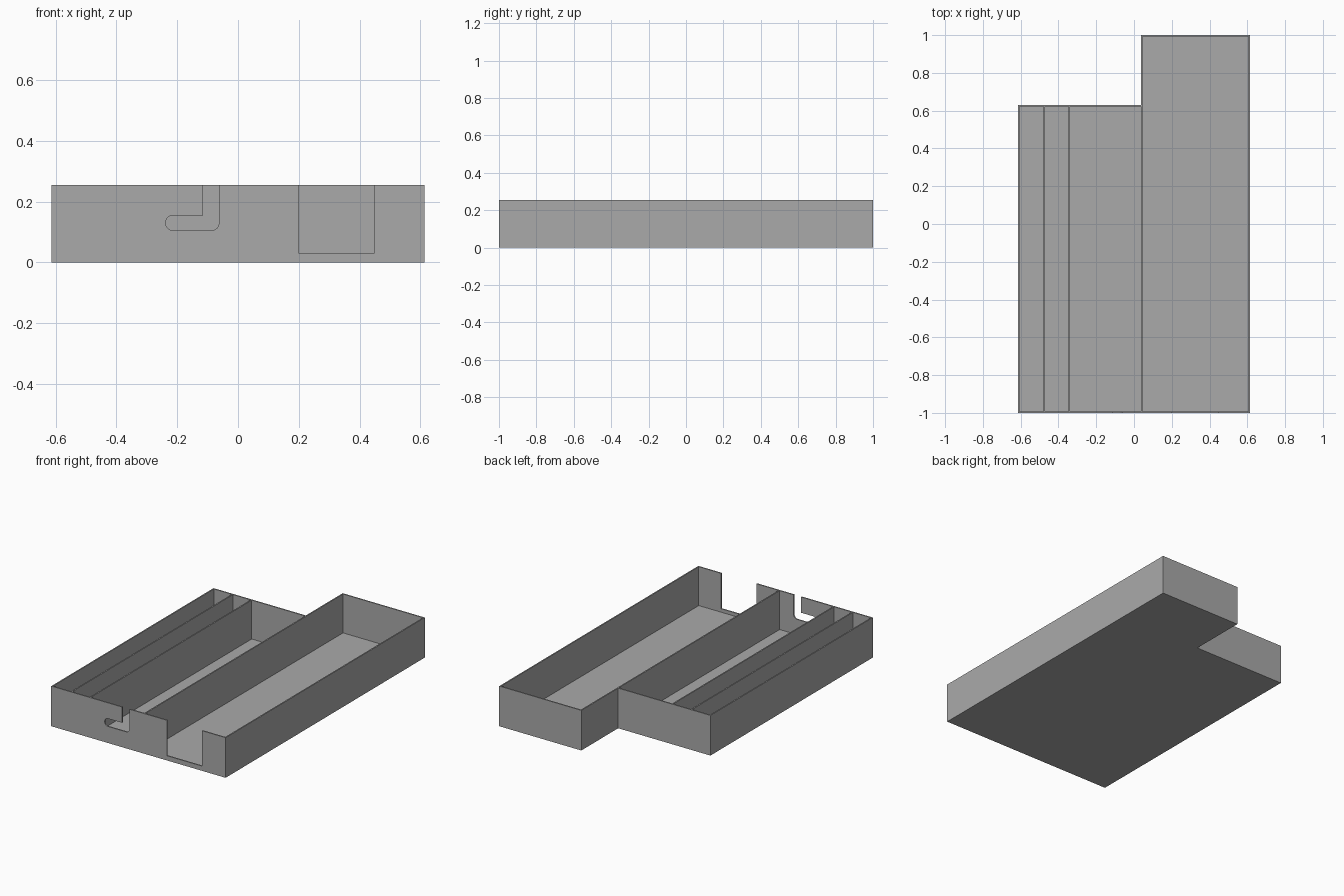
import bpy
import bmesh
import math
from mathutils import Vector

if "Cube" in bpy.data.objects:
    bpy.data.objects.remove(bpy.data.objects["Cube"], do_unlink=True)

WALL = 0.008
HEIGHT = 0.255
RIGHT, BACK = 0.613, 1.0
STEP_X, STEP_Y = 0.036, 0.63      # corner where the tray narrows
ABOVE = HEIGHT + 0.1              # cutters reach past the rim

grey = bpy.data.materials.new("plain grey")
grey.use_nodes = True
colour = (0.4, 0.4, 0.4, 1)
grey.diffuse_color = colour
grey.node_tree.nodes["Principled BSDF"].inputs["Base Color"].default_value = colour


def prism(name, outline, direction):
    """Extrude a closed outline of 3D points along a direction."""
    bm = bmesh.new()
    face = bm.faces.new([bm.verts.new(p) for p in outline])
    moved = bmesh.ops.extrude_face_region(bm, geom=[face])["geom"]
    verts = [v for v in moved if isinstance(v, bmesh.types.BMVert)]
    bmesh.ops.translate(bm, verts=verts, vec=Vector(direction))
    bmesh.ops.recalc_face_normals(bm, faces=bm.faces)
    mesh = bpy.data.meshes.new(name)
    bm.to_mesh(mesh)
    bm.free()
    mesh.materials.append(grey)
    obj = bpy.data.objects.new(name, mesh)
    bpy.context.collection.objects.link(obj)
    return obj


def floor_block(name, x0, x1, y0, y1):
    """Compartment volume, from the floor to above the rim."""
    outline = [(x0, y0, WALL), (x1, y0, WALL), (x1, y1, WALL), (x0, y1, WALL)]
    return prism(name, outline, (0, 0, ABOVE))


def front_block(name, outline):
    """Opening through the front wall only, from an x-z outline."""
    return prism(name, [(x, -BACK - 0.05, z) for x, z in outline], (0, 0.05 + WALL * 2, 0))


def arc(cx, cz, radius, start, end, steps=8):
    angles = [math.radians(start + (end - start) * i / steps) for i in range(steps + 1)]
    return [(cx + radius * math.cos(a), cz + radius * math.sin(a)) for a in angles]


# Stepped outer block
plan = [(-RIGHT, -BACK), (RIGHT, -BACK), (RIGHT, BACK),
        (STEP_X, BACK), (STEP_X, STEP_Y), (-RIGHT, STEP_Y)]
tray = prism("tray", [(x, y, 0) for x, y in plan], (0, 0, HEIGHT))

# Compartments: three on the short side, one on the long side
front = -BACK + WALL
cutters = [floor_block("compartment_cutter", x0, x1, front, y1 - WALL)
           for x0, x1, y1 in [(-RIGHT + WALL, -0.479, STEP_Y),
                              (-0.471, -0.347, STEP_Y),
                              (-0.339, STEP_X, STEP_Y),
                              (STEP_X + WALL, RIGHT - WALL, BACK)]]

# Hooked slot with rounded ends and square notch in the front wall
slot = [(-0.115, ABOVE), (-0.115, 0.155)]
slot += arc(-0.213, 0.13, 0.025, 90, 270, 14)
slot += arc(-0.0875, 0.13, 0.025, -90, 0)
slot += [(-0.0625, ABOVE)]
cutters.append(front_block("slot_cutter", slot))
cutters.append(front_block("notch_cutter", [(0.2, 0.03), (0.448, 0.03),
                                            (0.448, ABOVE), (0.2, ABOVE)]))

# Cut the openings and remove the cutters
bpy.context.view_layer.objects.active = tray
for cutter in cutters:
    cutter.hide_render = True
    cut = tray.modifiers.new("opening", "BOOLEAN")
    cut.operation = "DIFFERENCE"
    cut.solver = "EXACT"
    cut.object = cutter
    bpy.ops.object.modifier_apply(modifier=cut.name)
    bpy.data.objects.remove(cutter, do_unlink=True)
